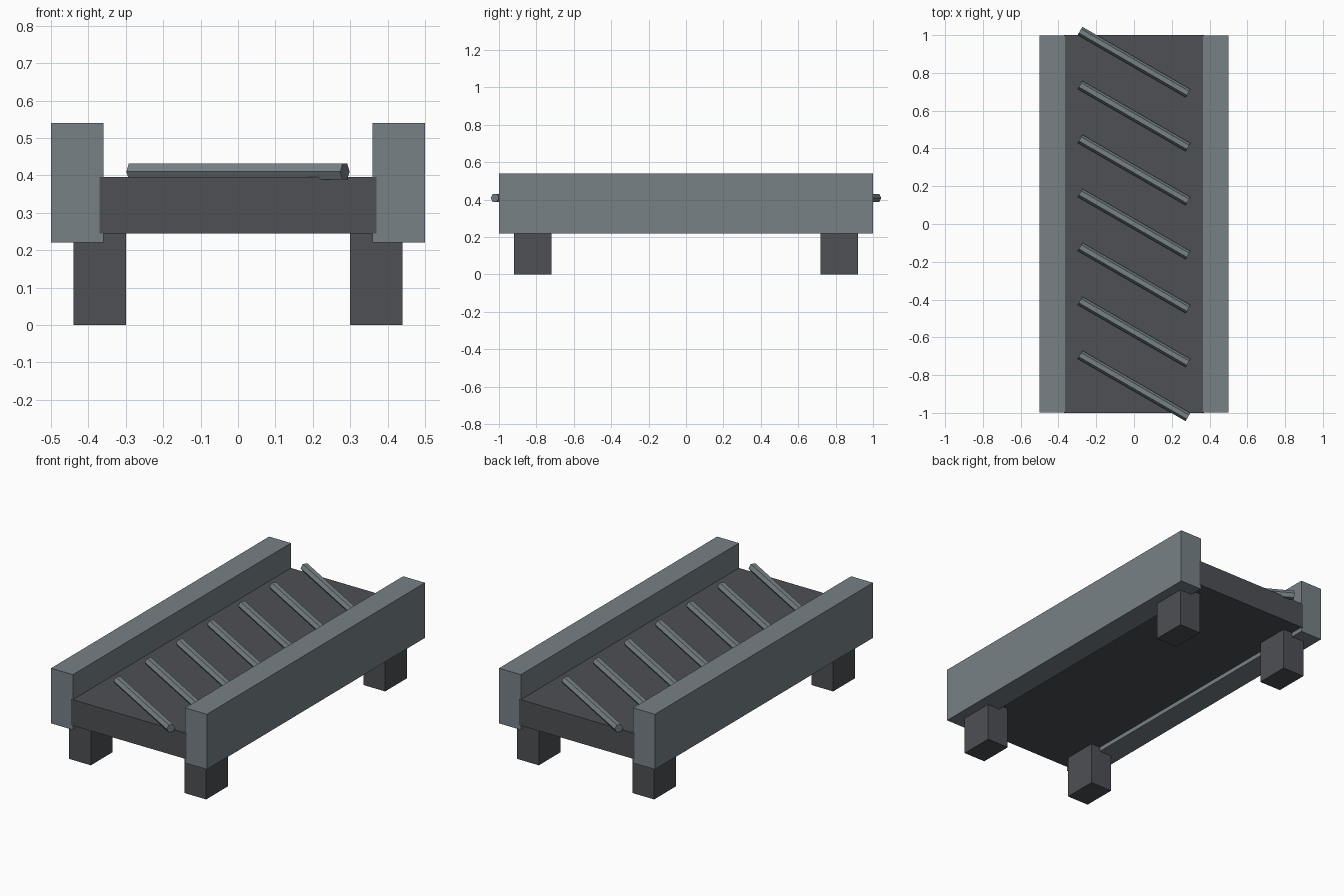
import bpy
import math

if "Cube" in bpy.data.objects:
    bpy.data.objects.remove(bpy.data.objects["Cube"])


def material(name, color):
    m = bpy.data.materials.new(name)
    m.diffuse_color = (*color, 1.0)
    m.use_nodes = True
    m.node_tree.nodes["Principled BSDF"].inputs["Base Color"].default_value = m.diffuse_color
    return m


STEEL = material("blue grey steel", (0.184, 0.220, 0.235))
DARK = material("dark grey", (0.076, 0.080, 0.088))


def finish(name, mat):
    ob = bpy.context.object
    ob.name = name
    ob.data.materials.append(mat)
    bpy.ops.object.transform_apply(location=False, rotation=True, scale=True)
    return ob


def box(name, mat, x, y, z):
    """Box given by its (min, max) range on each axis."""
    ranges = (x, y, z)
    bpy.ops.mesh.primitive_cube_add(size=1, location=[(a + b) / 2 for a, b in ranges])
    bpy.context.object.scale = [b - a for a, b in ranges]
    return finish(name, mat)


# Belt bed between the rails, a hair longer so its ends show over the rails
box("bed", DARK, (-0.37, 0.37), (-1.0, 1.0), (0.245, 0.395))

# Side rails and feet, mirrored left and right
for side, s in (("left", -1), ("right", 1)):
    box(side + "_rail", STEEL, sorted((s * 0.36, s * 0.50)), (-0.999, 0.999), (0.22, 0.54))
    for end, e in (("front", -1), ("back", 1)):
        box(f"{end}_{side}_leg", DARK, sorted((s * 0.30, s * 0.44)),
            sorted((e * 0.72, e * 0.92)), (0.0, 0.25))

# Seven six-sided rollers lying across the bed, with a ridge on top
for i in range(7):
    bpy.ops.mesh.primitive_cylinder_add(
        vertices=6, radius=0.025, depth=0.66,
        location=(0, (i - 3) * 2 / 7, 0.41),
        rotation=(math.radians(30), math.radians(90), 0))
    # turn about its own axis first so that a corner points straight up
    bpy.context.object.rotation_euler = (math.radians(30), math.radians(90), 0)
    finish(f"roller_{i + 1}", STEEL)
